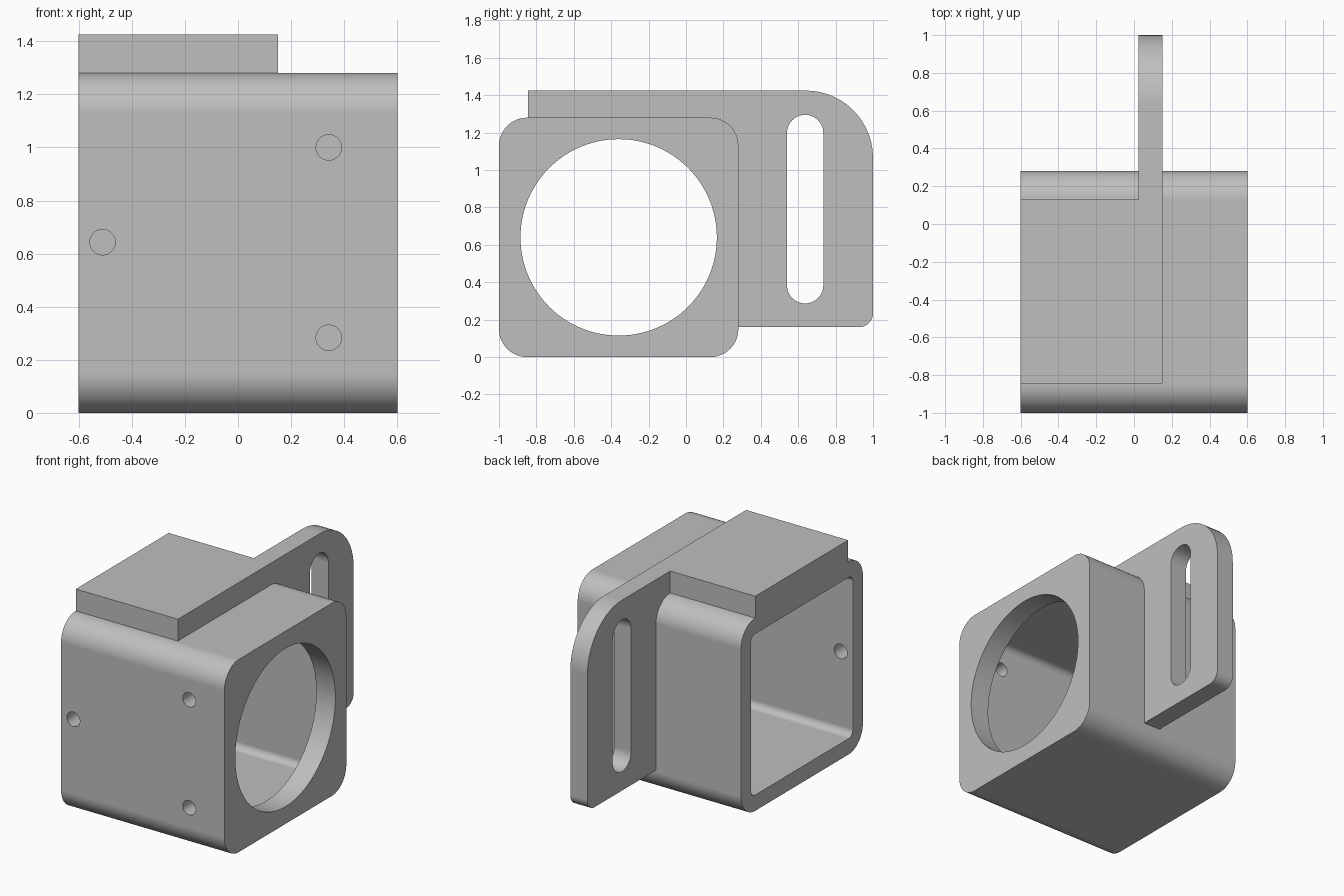
import bpy, bmesh, math
from mathutils import Vector, Matrix

if "Cube" in bpy.data.objects:
    bpy.data.objects.remove(bpy.data.objects["Cube"], do_unlink=True)

grey = bpy.data.materials.new("plain grey")
grey.use_nodes = True
colour = (0.52, 0.52, 0.52, 1)
grey.diffuse_color = colour
grey.node_tree.nodes["Principled BSDF"].inputs["Base Color"].default_value = colour


def rounded(corners, steps=14):
    """Outline from (y, z, radius) corners, each replaced by a tangent arc."""
    outline = []
    for i, (y, z, r) in enumerate(corners):
        p = Vector((y, z))
        if r == 0:
            outline.append(p)
            continue
        a = (Vector(corners[i - 1][:2]) - p).normalized()
        b = (Vector(corners[(i + 1) % len(corners)][:2]) - p).normalized()
        centre = p + (a + b) * r
        for k in range(steps + 1):
            t = k / steps * math.pi / 2
            outline.append(centre - b * r * math.cos(t) - a * r * math.sin(t))
    return outline


def box_outline(y0, y1, z0, z1, r=0):
    return rounded([(y0, z0, r), (y1, z0, r), (y1, z1, r), (y0, z1, r)])


def finish(name, bm):
    bmesh.ops.recalc_face_normals(bm, faces=bm.faces)
    mesh = bpy.data.meshes.new(name)
    bm.to_mesh(mesh)
    bm.free()
    mesh.materials.append(grey)
    obj = bpy.data.objects.new(name, mesh)
    bpy.context.collection.objects.link(obj)
    return obj


def prism(name, outline, x0, x1):
    """Extrude a y-z outline along x."""
    bm = bmesh.new()
    face = bm.faces.new([bm.verts.new((x0, p.x, p.y)) for p in outline])
    new = bmesh.ops.extrude_face_region(bm, geom=[face])["geom"]
    verts = [v for v in new if isinstance(v, bmesh.types.BMVert)]
    bmesh.ops.translate(bm, verts=verts, vec=(x1 - x0, 0, 0))
    return finish(name, bm)


def cylinder(name, centre, radius, depth, axis, segments):
    bm = bmesh.new()
    turn = Matrix.Rotation(math.pi / 2, 4, "Y" if axis == "X" else "X")
    bmesh.ops.create_cone(bm, cap_ends=True, segments=segments, radius1=radius,
                          radius2=radius, depth=depth,
                          matrix=Matrix.Translation(centre) @ turn)
    return finish(name, bm)


def combine(target, tool, operation):
    mod = target.modifiers.new(tool.name, "BOOLEAN")
    mod.object, mod.operation, mod.solver = tool, operation, "EXACT"
    bpy.ops.object.select_all(action="DESELECT")
    bpy.context.view_layer.objects.active = target
    target.select_set(True)
    bpy.ops.object.modifier_apply(modifier=mod.name)
    bpy.data.objects.remove(tool, do_unlink=True)


# Rounded square housing
housing = prism("housing", box_outline(-1, 0.28, 0, 1.28, 0.15), -0.6, 0.6)

# Raised block on top, flush with the open end
block = prism("top_block", box_outline(-0.845, 0.13, 1.22, 1.425), -0.6, 0.15)
combine(housing, block, "UNION")

# Side plate with a large upper corner, joined to the block
plate = prism("mounting_plate", rounded([
    (0.22, 0.16, 0), (1, 0.16, 0.075), (1, 1.425, 0.36),
    (-0.2, 1.425, 0), (-0.2, 1.22, 0), (0.22, 1.22, 0)]), 0.025, 0.15)
slot = prism("slot_cutter", box_outline(0.54, 0.734, 0.287, 1.295, 0.097), -0.1, 0.3)
combine(plate, slot, "DIFFERENCE")
combine(housing, plate, "UNION")

# Square cavity from one end, round opening through the other
cavity = prism("cavity_cutter", box_outline(-0.895, 0.175, 0.105, 1.175, 0.045), -0.8, 0.46)
combine(housing, cavity, "DIFFERENCE")
opening = cylinder("opening_cutter", (0.55, -0.36, 0.64), 0.525, 0.5, "X", 96)
combine(housing, opening, "DIFFERENCE")

# Screw holes through the front wall
for x, z in [(0.342, 1.0), (0.342, 0.283), (-0.51, 0.643)]:
    hole = cylinder("hole_cutter", (x, -0.95, z), 0.048, 0.3, "Y", 32)
    combine(housing, hole, "DIFFERENCE")

# Smooth curves, crisp edges and flat faces
housing.name = "bracket_housing"
bpy.ops.object.shade_smooth_by_angle(angle=math.radians(30))
weighted = housing.modifiers.new("flat_faces", "WEIGHTED_NORMAL")
weighted.keep_sharp = True
